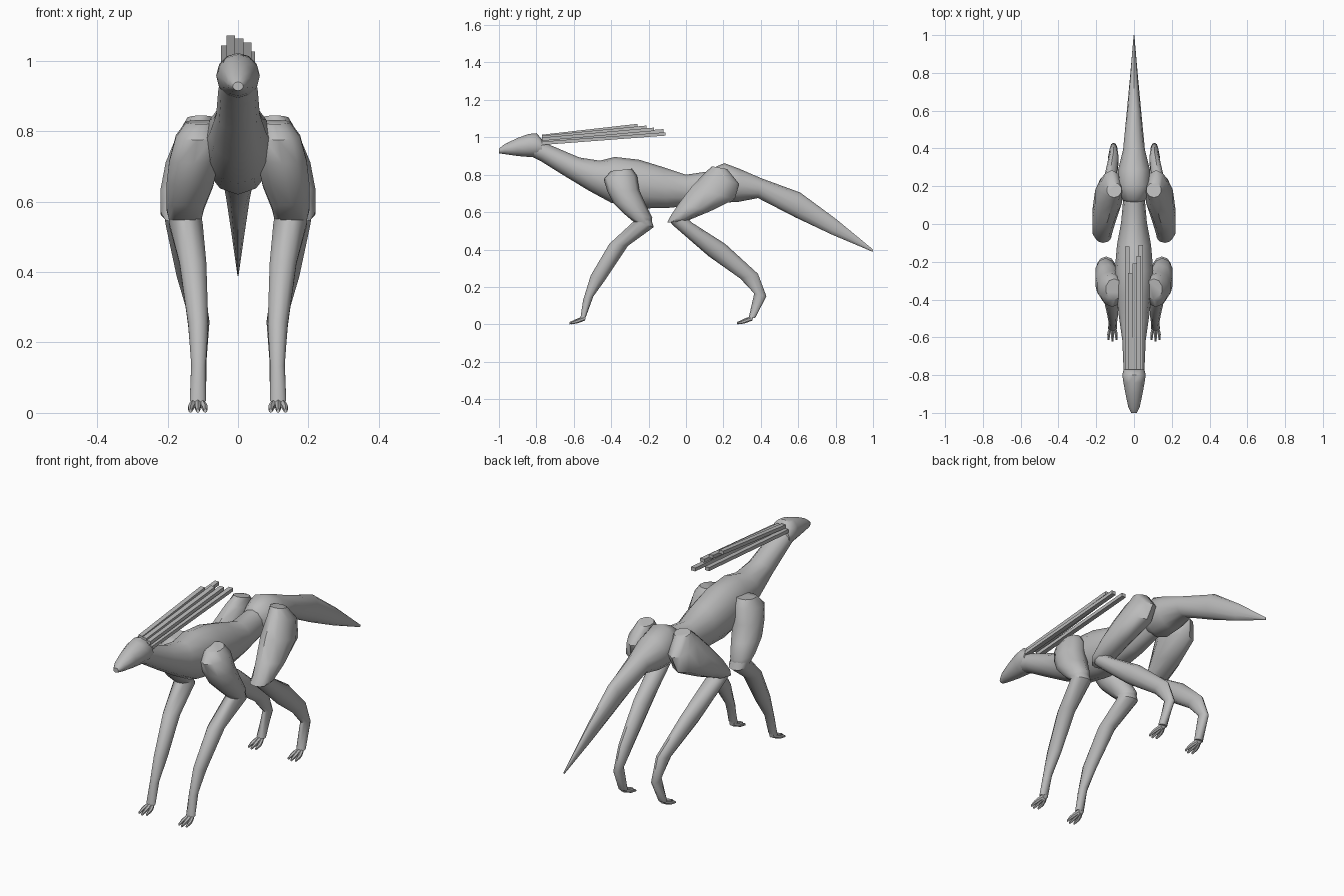
import bpy, math
from mathutils import Vector

mat = bpy.data.materials.new("grey")
mat.diffuse_color = (0.5, 0.5, 0.5, 1)


def make(name, verts, faces, smooth=True, mirror=False):
    me = bpy.data.meshes.new(name)
    me.from_pydata(verts, [], faces)
    me.materials.append(mat)
    ob = bpy.data.objects.new(name, me)
    bpy.context.collection.objects.link(ob)
    if mirror:
        ob.modifiers.new("mirror", 'MIRROR')
    bpy.context.view_layer.objects.active = ob
    ob.select_set(True)
    if smooth:
        bpy.ops.object.shade_smooth_by_angle(angle=math.radians(45))
    ob.select_set(False)
    return ob


def loft(name, sections, sides=12, mirror=False):
    """Each section: upper/front edge (y, z), lower/back edge (y, z), centre x, half width."""
    verts, faces = [], []
    for y1, z1, y2, z2, cx, w in sections:
        c = Vector((cx, (y1 + y2) / 2, (z1 + z2) / 2))
        a = Vector((0, (y1 - y2) / 2, (z1 - z2) / 2))
        for i in range(sides):
            t = 2 * math.pi * i / sides
            verts.append(c + a * math.cos(t) + Vector((w * math.sin(t), 0, 0)))
    for r in range(len(sections) - 1):
        for i in range(sides):
            j = (i + 1) % sides
            faces.append((r * sides + i, r * sides + j, (r + 1) * sides + j, (r + 1) * sides + i))
    faces.append(tuple(reversed(range(sides))))
    faces.append(tuple(range(len(verts) - sides, len(verts))))
    return make(name, verts, faces, mirror=mirror)


# Head: pointed muzzle widening to the back of the skull
loft("head", [
    (-1.0, .94, -1.0, .915, 0, .015), (-.97, .963, -.97, .91, 0, .03),
    (-.90, .997, -.90, .90, 0, .045), (-.84, 1.018, -.84, .895, 0, .056),
    (-.80, 1.022, -.80, .893, 0, .062), (-.77, .99, -.77, .90, 0, .055)])

# Neck and torso in one sweep
loft("torso", [
    (-.82, 1.0, -.83, .90, 0, .05), (-.73, .96, -.78, .875, 0, .056),
    (-.57, .892, -.66, .80, 0, .062), (-.46, .875, -.52, .715, 0, .08),
    (-.38, .895, -.40, .65, 0, .092), (-.25, .88, -.24, .62, 0, .102),
    (-.12, .84, -.10, .622, 0, .09), (0, .80, .02, .635, 0, .068),
    (.10, .815, .10, .655, 0, .06), (.22, .81, .22, .68, 0, .05)])

# Pelvis tapering into the tail
loft("pelvis_and_tail", [
    (.105, .80, .105, .74, 0, .02), (.13, .83, .12, .69, 0, .06),
    (.205, .862, .19, .65, 0, .09), (.29, .83, .28, .655, 0, .085),
    (.40, .782, .385, .675, 0, .058), (.61, .705, .585, .572, 0, .038),
    (.80, .565, .78, .48, 0, .02), (1.0, .40, .998, .388, 0, .002)])

# Front legs
loft("front_upper_leg", [
    (-.40, .82, -.29, .832, .105, .045), (-.44, .775, -.262, .795, .115, .065),
    (-.42, .71, -.25, .72, .125, .074), (-.39, .65, -.215, .64, .137, .07),
    (-.33, .59, -.18, .57, .15, .056), (-.28, .548, -.185, .545, .15, .048)],
    10, True)
loft("front_lower_leg", [
    (-.30, .575, -.19, .575, .152, .047), (-.28, .55, -.172, .52, .148, .05),
    (-.41, .43, -.31, .42, .128, .04), (-.51, .26, -.43, .24, .113, .03),
    (-.55, .13, -.495, .15, .112, .022), (-.565, .03, -.535, .04, .114, .024)],
    10, True)

# Hind legs
loft("hind_thigh", [
    (.14, .845, .22, .83, .105, .04), (.10, .81, .285, .75, .118, .058),
    (.03, .735, .26, .668, .135, .074), (-.04, .645, .13, .605, .158, .066),
    (-.085, .575, .01, .555, .168, .054), (-.10, .545, -.03, .548, .163, .044)],
    10, True)
loft("hind_shank", [
    (-.01, .585, -.09, .555, .165, .047), (.03, .545, -.07, .53, .16, .048),
    (.21, .43, .12, .365, .138, .038), (.385, .27, .29, .245, .108, .028),
    (.43, .15, .365, .165, .108, .02), (.37, .035, .335, .035, .114, .024)],
    10, True)


# Paws: a row of three slender toes on each foot
def paw(name, heel):
    for k in (-1, 0, 1):
        x, f = .114 + .006 * k, .008 * abs(k)
        loft(f"{name}_toe_{k + 2}", [
            (heel + .005, .045, heel, .02, x, .008),
            (heel - .035 + f, .034, heel - .03 + f, .012, x + .009 * k, .010),
            (heel - .055 + f, .025, heel - .05 + f, .005, x + .014 * k, .009),
            (heel - .083 + f, .012, heel - .083 + f, 0, x + .015 * k, .005)],
            6, True)


paw("front_paw", -.54)
paw("hind_paw", .355)

# Crest: flat sided quills sweeping back (x, start z, end y, end z)
quills = [(-.020, 1.005, -.26, 1.063), (.004, 1.0, -.21, 1.054), (.026, .99, -.17, 1.043),
          (-.036, .985, -.12, 1.035), (.036, .968, -.11, 1.018)]
w, h = .012, .009
for n, (x, z0, y1, z1) in enumerate(quills):
    y0 = -.77
    verts = [(x + sx * w, y, z + sz * h) for y, z in ((y0, z0), (y1, z1))
             for sx, sz in ((-1, -1), (1, -1), (1, 1), (-1, 1))]
    faces = [(0, 1, 5, 4), (1, 2, 6, 5), (2, 3, 7, 6), (3, 0, 4, 7), (3, 2, 1, 0), (4, 5, 6, 7)]
    make(f"crest_quill_{n + 1}", verts, faces, smooth=False)
